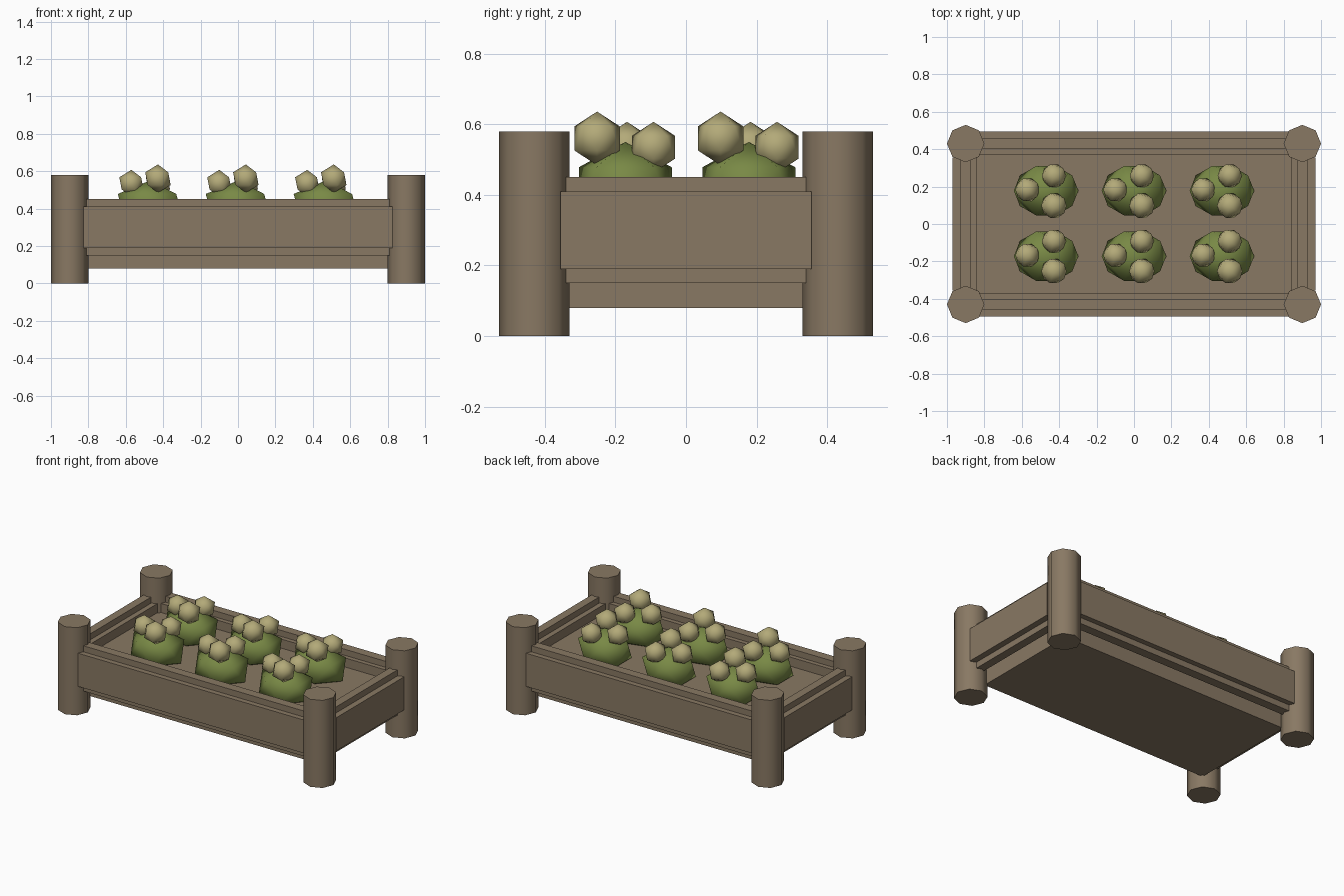
import bpy
import bmesh
from math import pi
from mathutils import Matrix

default = bpy.data.objects.get("Cube")
if default:
    bpy.data.objects.remove(default, do_unlink=True)


def material(name, colour):
    mat = bpy.data.materials.new(name)
    mat.use_nodes = True
    rgba = (*colour, 1)
    mat.diffuse_color = rgba
    bsdf = next(n for n in mat.node_tree.nodes if n.type == "BSDF_PRINCIPLED")
    bsdf.inputs["Base Color"].default_value = rgba
    return mat


WOOD = material("weathered wood", (0.25, 0.19, 0.126))
LEAF = material("leaf green", (0.19, 0.25, 0.06))
BLOOM = material("pale straw", (0.45, 0.40, 0.19))


def finish(name, bm, mat, smooth=lambda face: False):
    bm.normal_update()
    for face in bm.faces:
        face.smooth = smooth(face)
    mesh = bpy.data.meshes.new(name)
    bm.to_mesh(mesh)
    bm.free()
    mesh.materials.append(mat)
    obj = bpy.data.objects.new(name, mesh)
    bpy.context.collection.objects.link(obj)
    return obj


def box(name, low, high):
    bm = bmesh.new()
    size = [b - a for a, b in zip(low, high)]
    centre = [(a + b) / 2 for a, b in zip(low, high)]
    matrix = Matrix.Translation(centre) @ Matrix.Diagonal((*size, 1))
    bmesh.ops.create_cube(bm, size=1, matrix=matrix)
    return finish(name, bm, WOOD)


def post(name, x, y):
    bm = bmesh.new()
    bmesh.ops.create_cone(bm, cap_ends=True, segments=8, radius1=0.1, radius2=0.1,
                          depth=0.58, matrix=Matrix.Translation((x, y, 0.29)))
    return finish(name, bm, WOOD, lambda face: abs(face.normal.z) < 0.5)


def blob(name, centre, radii, mat):
    # Low-poly ball, turned so an upper corner points along -x
    bm = bmesh.new()
    matrix = (Matrix.Translation(centre) @ Matrix.Diagonal((*radii, 1))
              @ Matrix.Rotation(pi, 4, "Z"))
    bmesh.ops.create_icosphere(bm, subdivisions=1, radius=1, matrix=matrix)
    return finish(name, bm, mat, lambda face: True)


# Soil bed, closed underneath
box("soil_bed", (-0.842, -0.372, 0.08), (0.842, 0.372, 0.35))

# Corner posts
for x, side in ((-0.9, "right"), (0.9, "left")):
    for y, end in ((-0.43, "front"), (0.43, "back")):
        post(f"{end}_{side}_post", x, y)

# Side walls: a tall thin core inside a shorter thick plank
for sign, end in ((-1, "front"), (1, "back")):
    for part, near, far, half, low, high in (
            ("core", 0.40, 0.46, 0.81, 0.15, 0.45),
            ("plank", 0.37, 0.495, 0.825, 0.19, 0.41)):
        y0, y1 = sorted((sign * near, sign * far))
        box(f"{end}_{part}", (-half, y0, low), (half, y1, high))
for sign, side in ((-1, "right"), (1, "left")):
    for part, near, far, half, low, high in (
            ("core", 0.875, 0.93, 0.34, 0.15, 0.45),
            ("plank", 0.84, 0.97, 0.355, 0.19, 0.41)):
        x0, x1 = sorted((sign * near, sign * far))
        box(f"{side}_{part}", (x0, -half, low), (x1, half, high))

# Two rows of three plants, each with three blooms
BLOOMS = ((-0.1, 0.005, 0.535, 0.072), (0.042, 0.08, 0.535, 0.072),
          (0.042, -0.08, 0.56, 0.076))
for row, y in enumerate((-0.172, 0.178)):
    for column, x in enumerate((-0.47, 0, 0.47)):
        tag = f"{row + 1}_{column + 1}"
        blob(f"bush_{tag}", (x, y, 0.42), (0.193, 0.155, 0.13), LEAF)
        for i, (dx, dy, z, r) in enumerate(BLOOMS):
            blob(f"bloom_{tag}_{i + 1}", (x + dx, y + dy, z), (r, r, r), BLOOM)
